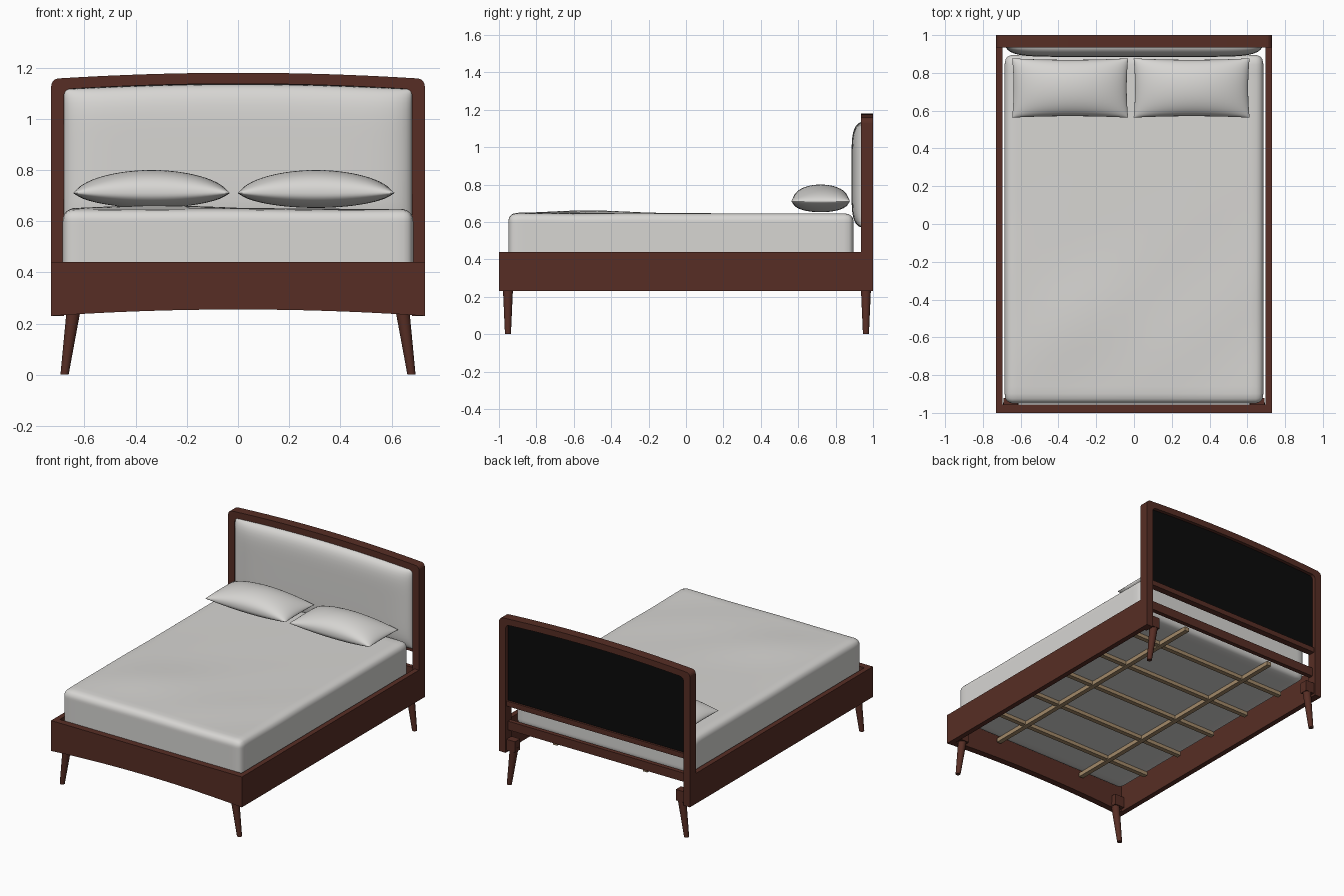
import bpy, bmesh
from math import sin, cos, pi, exp, radians
from mathutils import Vector

if "Cube" in bpy.data.objects:
    bpy.data.objects.remove(bpy.data.objects["Cube"])


def material(name, r, g, b):
    m = bpy.data.materials.new(name)
    m.use_nodes = True
    m.diffuse_color = (r, g, b, 1)
    bsdf = m.node_tree.nodes["Principled BSDF"]
    bsdf.inputs["Base Color"].default_value = (r, g, b, 1)
    bsdf.inputs["Roughness"].default_value = 0.7
    return m


WOOD = material("dark red wood", 0.095, 0.027, 0.018)
LINEN = material("pale linen", 0.68, 0.67, 0.65)
BLACK = material("black backing", 0.003, 0.003, 0.003)
SLAT = material("tan slat wood", 0.36, 0.25, 0.14)


def finish(name, bm, mat, smooth=False):
    bmesh.ops.recalc_face_normals(bm, faces=bm.faces)
    me = bpy.data.meshes.new(name)
    bm.to_mesh(me)
    bm.free()
    me.materials.append(mat)
    ob = bpy.data.objects.new(name, me)
    bpy.context.collection.objects.link(ob)
    if smooth:
        bpy.ops.object.select_all(action="DESELECT")
        ob.select_set(True)
        bpy.context.view_layer.objects.active = ob
        bpy.ops.object.shade_smooth_by_angle(angle=radians(40))
    return ob


def box(name, x, y, z, mat):
    bm = bmesh.new()
    bmesh.ops.create_cube(bm, size=1)
    for v in bm.verts:
        v.co = [lo + (c + 0.5) * (hi - lo) for c, (lo, hi) in zip(v.co, (x, y, z))]
    return finish(name, bm, mat)


def board(name, outline, y0, y1, mat):
    """Extrude an (x, z) outline along y."""
    bm = bmesh.new()
    face = bm.faces.new([bm.verts.new((x, y0, z)) for x, z in outline])
    ext = bmesh.ops.extrude_face_region(bm, geom=[face])["geom"]
    for v in ext:
        if isinstance(v, bmesh.types.BMVert):
            v.co.y = y1
    return finish(name, bm, mat)


def surface(bm, n, m, point):
    """Grid over u, v in -1..1, denser toward the rim."""
    def spread(i, k):
        return sin((2 * i / k - 1) * pi / 2)
    rows = [[bm.verts.new(point(spread(i, n), spread(j, m))) for j in range(m + 1)]
            for i in range(n + 1)]
    for a, b in zip(rows, rows[1:]):
        for j in range(m):
            bm.faces.new((a[j], b[j], b[j + 1], a[j + 1]))


def arch(half, low, rise, r, steps=20):
    """Shallow arch from left to right with rounded shoulders."""
    pts = []
    for i in range(6):
        a = pi - i * pi / 10
        pts.append((-half + r + r * cos(a), low - r + r * sin(a)))
    for i in range(1, steps):
        t = 2 * i / steps - 1
        pts.append((t * (half - r), low + rise * (1 - t * t)))
    return pts + [(-x, z) for x, z in reversed(pts[:6])]


# Headboard frame
outer = arch(0.73, 1.158, 0.022, 0.03)
inner = arch(0.68, 1.117, 0.02, 0.025)
frame = [(-0.73, 0.23)] + outer + [(0.73, 0.23), (0.68, 0.23)] + inner[::-1] + [(-0.68, 0.23)]
board("headboard_frame", frame, 0.935, 1.0, WOOD)
box("headboard_bottom_rail", (-0.68, 0.68), (0.945, 0.99), (0.55, 0.585), WOOD)
box("headboard_lower_rail", (-0.68, 0.68), (0.945, 0.975), (0.38, 0.44), WOOD)
board("headboard_backing", [(-0.68, 0.57)] + inner + [(0.68, 0.57)], 0.968, 0.976, BLACK)


# Upholstered headboard cushion
def cushion_point(u, v):
    top = 1.115 + 0.02 * (1 - u * u)
    bulge = max(0, (1 - u ** 10) * (1 - v ** 6)) ** 0.5
    return (0.68 * u, 0.945 - 0.06 * bulge, 0.57 + (v + 1) / 2 * (top - 0.57))


bm = bmesh.new()
surface(bm, 36, 24, cushion_point)
surface(bm, 36, 24, lambda u, v: (cushion_point(u, v)[0], 0.945, cushion_point(u, v)[2]))
bmesh.ops.remove_doubles(bm, verts=bm.verts, dist=0.0002)
finish("headboard_cushion", bm, LINEN, True)

# Front rail with an arched lower edge, and side rails
curve = [(0.73 * t / 12, 0.23 + 0.025 * (1 - (t / 12) ** 2)) for t in range(-12, 13)]
board("front_rail", curve + [(0.73, 0.44), (-0.73, 0.44)], -1.0, -0.955, WOOD)
for side, s in (("left", 1), ("right", -1)):
    box(side + "_side_rail", sorted((s * 0.695, s * 0.73)), (-0.955, 0.935), (0.23, 0.44), WOOD)


# Splayed tapered legs with mounting blocks
def leg(name, s, y):
    bm = bmesh.new()
    bmesh.ops.create_cone(bm, cap_ends=True, segments=20, radius1=0.016, radius2=0.028, depth=0.27)
    for v in bm.verts:
        z = v.co.z + 0.135
        v.co = (v.co.x + s * (0.678 - 0.14 * z), v.co.y + y, z)
    finish(name, bm, WOOD, True)


for side, s in (("left", 1), ("right", -1)):
    for end, y, block in (("front", -0.952, (-0.955, -0.92)), ("back", 0.962, (0.935, 0.99))):
        leg(f"{end}_{side}_leg", s, y)
        box(f"{end}_{side}_leg_block", sorted((s * 0.615, s * 0.69)), block, (0.245, 0.32), WOOD)

# Slats under the mattress
for i in range(5):
    y = (i - 2) * 0.335
    box(f"cross_slat_{i + 1}", (-0.66, 0.66), (y - 0.016, y + 0.016), (0.355, 0.38), SLAT)
for side, s in (("left", 1), ("right", -1)):
    x = s * 0.345
    box(side + "_long_slat", (x - 0.016, x + 0.016), (-0.94, 0.94), (0.35, 0.378), SLAT)

# Mattress: rounded box with a softly uneven top
bm = bmesh.new()
bmesh.ops.create_cube(bm, size=2)
bmesh.ops.subdivide_edges(bm, edges=bm.edges, cuts=27, use_grid_fill=True)
half, r = Vector((0.685, 0.923, 0.132)), 0.045
for v in bm.verts:
    p = Vector([h * sin(c * pi / 2) for c, h in zip(v.co, half)])
    core = Vector([max(r - h, min(h - r, c)) for c, h in zip(p, half)])
    p = core + (p - core).normalized() * r
    if p.z > 0:
        hump = 0.014 * exp(-((p.x + 0.3) / 0.4) ** 2 - ((p.y + 0.5) / 0.3) ** 2)
        ripple = 0.002 * sin(9 * (p.x - p.y)) * exp(-((p.y + 0.5) / 0.5) ** 2)
        p.z += (hump + ripple) * p.z / half.z
    v.co = p + Vector((0, -0.027, 0.514))
finish("mattress", bm, LINEN, True)


# Pillows: two bulged sheets meeting at a pinched seam
def pillow(name, cx):
    bm = bmesh.new()
    for height in (0.09, -0.058):
        def point(u, v, height=height):
            puff = max(0, 1 - u * u) ** 0.6 * max(0, 1 - v * v) ** 0.42
            return (cx + 0.307 * u * (1 - 0.025 * (1 - v * v)),
                    0.72 + 0.157 * v * (1 - 0.05 * (1 - u * u)),
                    0.71 + height * puff)
        surface(bm, 32, 24, point)
    bmesh.ops.remove_doubles(bm, verts=bm.verts, dist=0.0002)
    finish(name, bm, LINEN, True)


pillow("right_pillow", -0.338)
pillow("left_pillow", 0.305)
